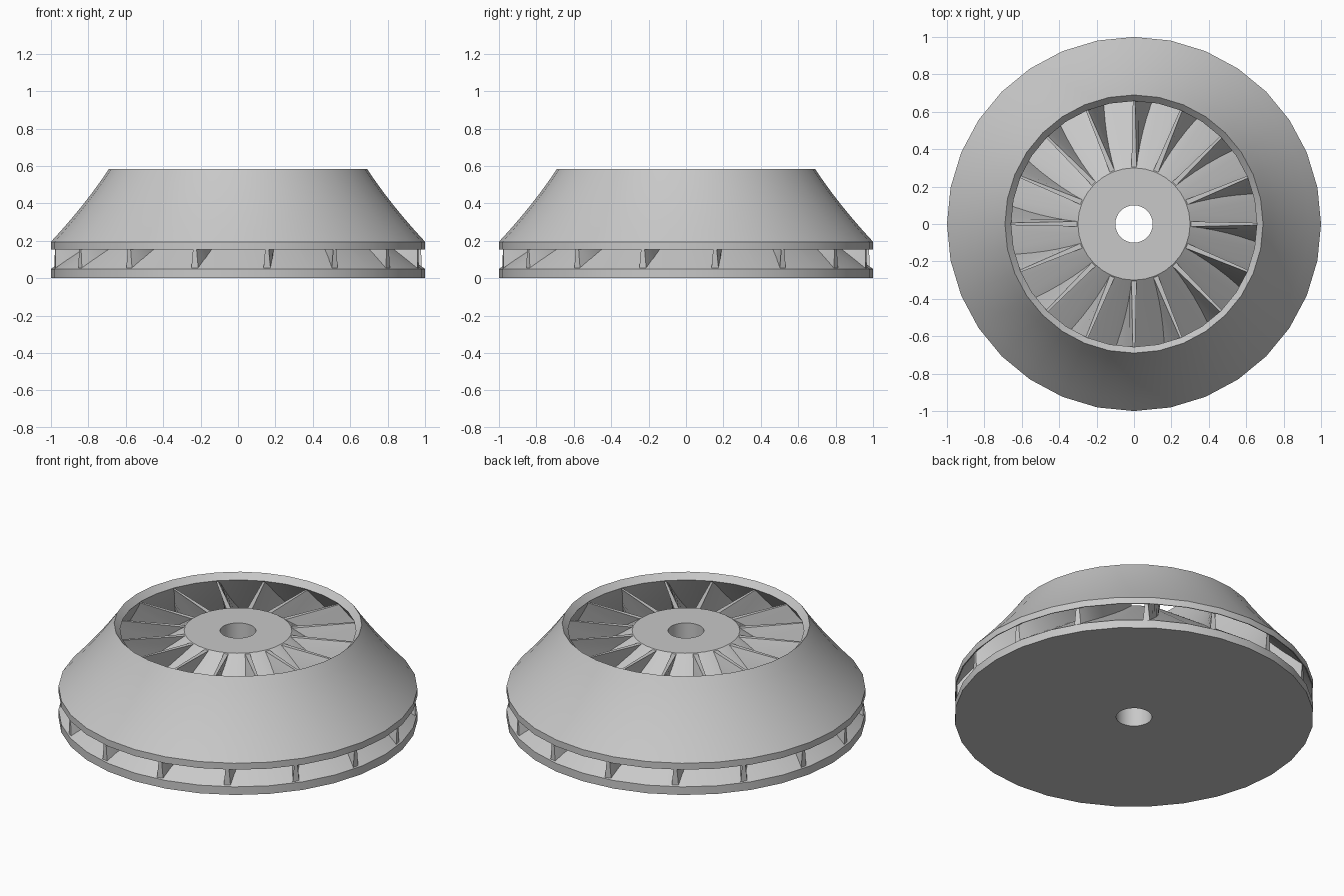
import bpy
import bmesh
import math
from mathutils import Vector, Matrix

SIDES = 32
BLADES = 16
SWEEP = math.radians(-13.5)   # blade sweep from inlet to outlet

if "Cube" in bpy.data.objects:
    bpy.data.objects.remove(bpy.data.objects["Cube"], do_unlink=True)

metal = bpy.data.materials.new("light_grey_metal")
metal.use_nodes = True
metal.diffuse_color = (0.58, 0.58, 0.58, 1)
metal.node_tree.nodes["Principled BSDF"].inputs["Base Color"].default_value = (0.58, 0.58, 0.58, 1)


def finish(bm, name):
    """Turn a bmesh into a shaded, coloured object."""
    bmesh.ops.recalc_face_normals(bm, faces=bm.faces[:])
    mesh = bpy.data.meshes.new(name)
    bm.to_mesh(mesh)
    bm.free()
    mesh.materials.append(metal)
    obj = bpy.data.objects.new(name, mesh)
    bpy.context.collection.objects.link(obj)
    bpy.ops.object.select_all(action='DESELECT')
    obj.select_set(True)
    bpy.context.view_layer.objects.active = obj
    bpy.ops.object.shade_smooth_by_angle(angle=math.radians(30))
    return obj


def lathe(name, profile):
    """Revolve a closed (radius, height) profile about z."""
    bm = bmesh.new()
    rings = []
    for k in range(SIDES):
        a = math.tau * k / SIDES
        rings.append([bm.verts.new((r * math.cos(a), r * math.sin(a), z)) for r, z in profile])
    n = len(profile)
    for k in range(SIDES):
        here, there = rings[k], rings[(k + 1) % SIDES]
        for i in range(n):
            j = (i + 1) % n
            bm.faces.new((here[i], there[i], there[j], here[j]))
    return finish(bm, name)


def bend(p0, p1, p2, t):
    """Point on a gently curved meridian line."""
    p0, p1, p2 = Vector(p0), Vector(p1), Vector(p2)
    return p0 * (1 - t) ** 2 + p1 * 2 * t * (1 - t) + p2 * t * t


def shroud_outer(t):
    return bend((0.69, 0.585), (0.81, 0.40), (1.0, 0.195), t)


def shroud_inner(t):
    return bend((0.657, 0.55), (0.777, 0.375), (0.995, 0.155), t)


# Conical hub with back disk and bore
lathe("hub_disk", [(0.1, 0), (1, 0), (1, 0.05), (0.3, 0.545), (0.1, 0.545)])

# Shroud cover with a narrow cylindrical lip
steps = [i / 6 for i in range(7)]
lathe("shroud", [shroud_outer(t) for t in steps] + [(1.0, 0.155)]
      + [shroud_inner(t) for t in reversed(steps)])

# Swept blades, thicker at the hub than at the shroud
bm = bmesh.new()
for k in range(BLADES):
    base = math.tau * k / BLADES
    sections = []
    for i in range(11):
        t = i / 10
        turn = Matrix.Rotation(base + SWEEP * t, 3, 'Z')
        root_r = 0.285 + 0.705 * t
        root_z = 0.541 - 0.501 * t
        tip = shroud_inner(t)
        tip_r, tip_z = min(tip.x + 0.008, 0.99), min(tip.y + 0.008, 0.541)
        root_w, tip_w = 0.014 + 0.006 * t, 0.006 + 0.003 * t
        corners = [(root_r, -root_w, root_z), (root_r, root_w, root_z),
                   (tip_r, tip_w, tip_z), (tip_r, -tip_w, tip_z)]
        sections.append([bm.verts.new(turn @ Vector(c)) for c in corners])
    for a, b in zip(sections, sections[1:]):
        for i in range(4):
            j = (i + 1) % 4
            bm.faces.new((a[i], a[j], b[j], b[i]))
    bm.faces.new(sections[0])
    bm.faces.new(sections[-1][::-1])
finish(bm, "blades")
